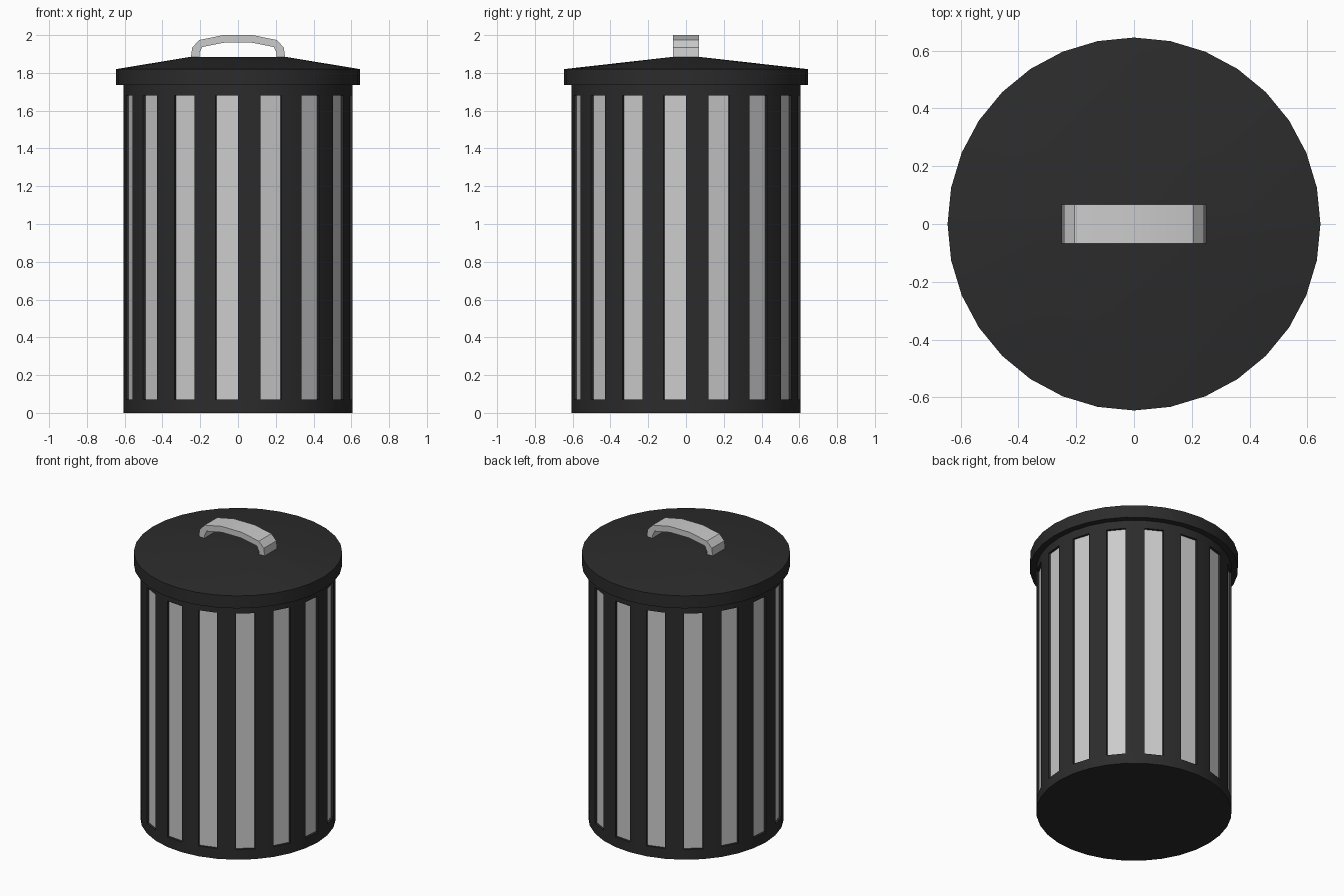
import bpy, bmesh
from math import cos, sin, pi, radians

if "Cube" in bpy.data.objects:
    bpy.data.objects.remove(bpy.data.objects["Cube"])

N = 32
R, R_IN = 0.605, 0.59          # can wall and recessed slot radius
Z_LO, Z_HI = 0.07, 1.68        # slot bottom and top

black = bpy.data.materials.new("black_metal")
black.diffuse_color = (0.025, 0.025, 0.025, 1)
black.use_nodes = True
black.node_tree.nodes["Principled BSDF"].inputs["Base Color"].default_value = black.diffuse_color


def ring(bm, r, z):
    return [bm.verts.new((r * cos(2 * pi * i / N), r * sin(2 * pi * i / N), z)) for i in range(N)]


def finish(bm, name, mat=None):
    bmesh.ops.recalc_face_normals(bm, faces=bm.faces)
    mesh = bpy.data.meshes.new(name)
    bm.to_mesh(mesh)
    bm.free()
    ob = bpy.data.objects.new(name, mesh)
    bpy.context.collection.objects.link(ob)
    if mat:
        mesh.materials.append(mat)
    bpy.ops.object.select_all(action='DESELECT')
    ob.select_set(True)
    bpy.context.view_layer.objects.active = ob
    bpy.ops.object.shade_smooth_by_angle(angle=radians(30))
    return ob


# Can body: stacked rings, every other side opens into a shallow slot
bm = bmesh.new()
rings = [ring(bm, R, z) for z in (0, Z_LO, Z_HI, 1.75)]
inner = [ring(bm, R_IN, z) for z in (Z_LO, Z_HI)]
for k in range(3):
    a, b = rings[k], rings[k + 1]
    for i in range(N):
        j = (i + 1) % N
        if k == 1 and i % 2:
            outer = (a[i], a[j], b[j], b[i])
            floor = (inner[0][i], inner[0][j], inner[1][j], inner[1][i])
            for e in range(4):
                f = (e + 1) % 4
                bm.faces.new((outer[e], outer[f], floor[f], floor[e]))
        else:
            bm.faces.new((a[i], a[j], b[j], b[i]))
bm.faces.new(rings[0][::-1])
bm.faces.new(rings[3])
finish(bm, "can_body", black)

# Grey panels at the back of the slots
bm = bmesh.new()
for i in range(1, N, 2):
    t0, t1 = 2 * pi * i / N, 2 * pi * (i + 1) / N
    bm.faces.new([bm.verts.new((R_IN * cos(t), R_IN * sin(t), z))
                  for t, z in ((t0, Z_LO), (t1, Z_LO), (t1, Z_HI), (t0, Z_HI))])
panels = finish(bm, "slot_panels")
for p in panels.data.polygons:     # panels face outward
    if p.normal.dot(p.center) < 0:
        p.flip()

# Lid: round rim rising to the small rectangular pad under the handle
bm = bmesh.new()
ring(bm, 0.645, 1.735)
ring(bm, 0.645, 1.82)
for x in (-0.25, 0.25):
    for y in (-0.068, 0.068):
        bm.verts.new((x, y, 1.885))
bmesh.ops.convex_hull(bm, input=bm.verts)
finish(bm, "lid", black)

# Handle: half profile mirrored, extruded across y
outer = [(0.25, 1.88), (0.242, 1.935), (0.205, 1.974), (0.078, 2.0)]
under = [(0.205, 1.88), (0.205, 1.905), (0.19, 1.937), (0.073, 1.96)]


def arch(pts):
    return pts + [(-x, z) for x, z in reversed(pts)]


bm = bmesh.new()
o, u = arch(outer), arch(under)
grid = [[bm.verts.new((x, y, z)) for x, z in path]
        for path, y in ((o, -0.068), (o, 0.068), (u, 0.068), (u, -0.068))]
for k in range(4):
    a, b = grid[k], grid[(k + 1) % 4]
    for i in range(len(o) - 1):
        bm.faces.new((a[i], a[i + 1], b[i + 1], b[i]))
for end in (0, -1):
    bm.faces.new([g[end] for g in grid])
finish(bm, "lid_handle")
